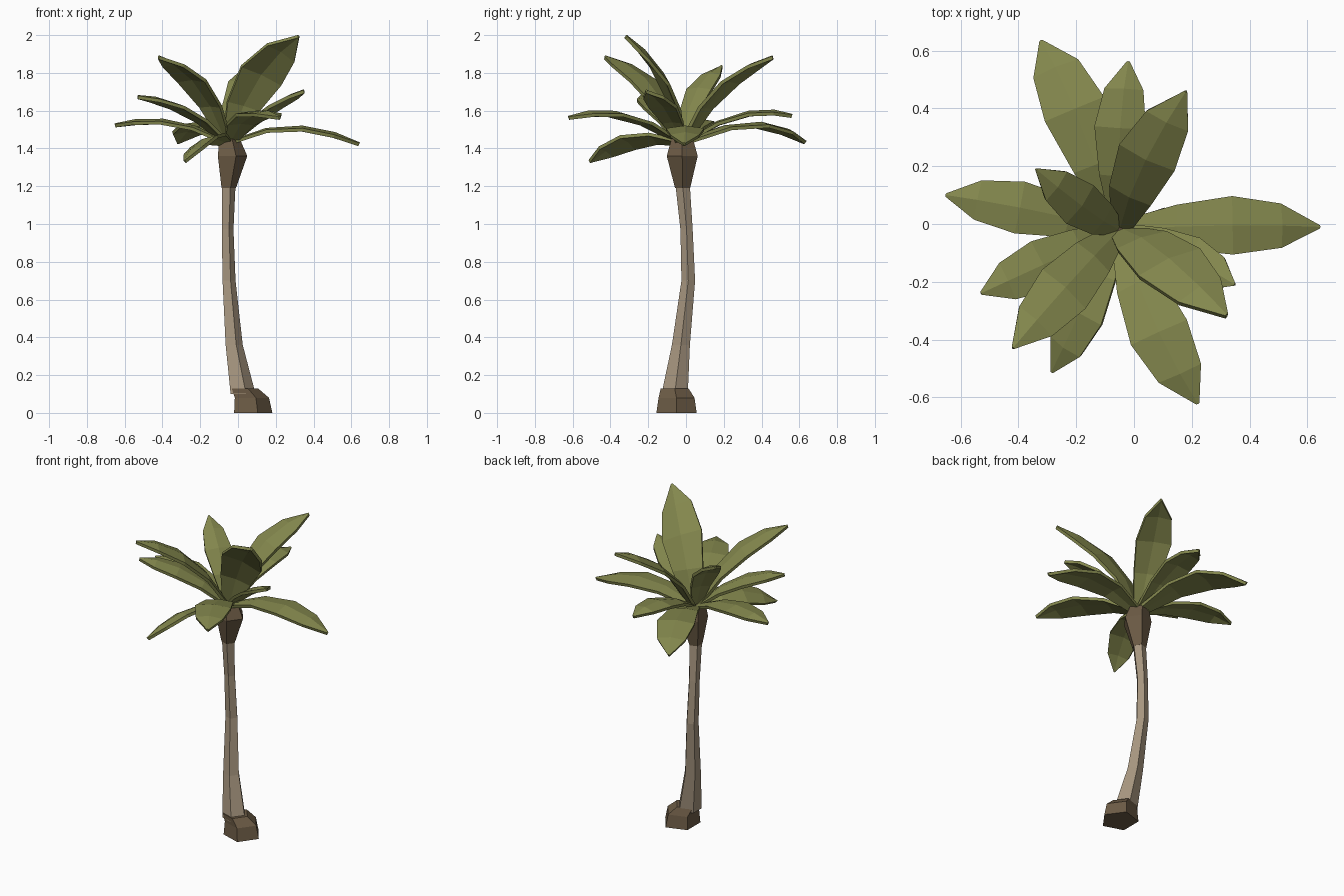
import bpy
from math import cos, sin, tau, radians
from mathutils import Vector

if "Cube" in bpy.data.objects:
    bpy.data.objects.remove(bpy.data.objects["Cube"])


def material(name, rgb):
    m = bpy.data.materials.new(name)
    m.diffuse_color = (*rgb, 1)
    m.use_nodes = True
    m.node_tree.nodes["Principled BSDF"].inputs["Base Color"].default_value = m.diffuse_color
    return m


bark = material("bark", (0.38, 0.30, 0.21))
brown = material("dark_bark", (0.15, 0.105, 0.06))
green = material("leaf", (0.23, 0.245, 0.075))


def make_object(name, verts, faces, mat):
    me = bpy.data.meshes.new(name)
    me.from_pydata(verts, [], faces)
    me.materials.append(mat)
    ob = bpy.data.objects.new(name, me)
    bpy.context.collection.objects.link(ob)
    return ob


def loft(name, rings, mat, n=5):
    """Closed five-sided column through rings of (x, y, z, radius)."""
    verts = [(x + r * cos(tau * k / n), y + r * sin(tau * k / n), z)
             for x, y, z, r in rings for k in range(n)]
    faces = [(i * n + k, i * n + (k + 1) % n, (i + 1) * n + (k + 1) % n, (i + 1) * n + k)
             for i in range(len(rings) - 1) for k in range(n)]
    faces += [tuple(range(n))[::-1], tuple(range(len(verts) - n, len(verts)))]
    return make_object(name, verts, faces, mat)


# Root block, curved trunk and crown bulb
loft("root_block", [(.07, -.05, 0, .112), (.064, -.05, .08, .1), (.03, -.06, .128, .078)], brown)
loft("trunk", [(.02, -.06, .1, .073), (-.025, -.027, .36, .05), (-.051, .012, .70, .038),
               (-.058, .003, .97, .034), (-.053, -.018, 1.21, .04)], bark)
loft("crown", [(-.053, -.018, 1.19, .042), (-.037, -.02, 1.36, .086), (-.05, -.02, 1.45, .06)], brown)

# Outline of a frond: (position along rib, share of half width, fold)
OUTLINE = [(0, .32, .05), (.28, .75, .06), (.56, 1, .1), (.81, .75, .14), (1, .04, 0)]


def frond(name, mid, tip, half, roll=0):
    """Leaf whose rib is a parabola through base, mid and tip, rolled about the rib."""
    mid, tip = Vector(mid), Vector(tip)
    base = Vector((-.05, -.02, 1.43))
    out = Vector((tip.x - base.x, tip.y - base.y, 0)).normalized()
    base += out * .01
    level = out.cross(Vector((0, 0, 1)))
    c, k = cos(radians(roll)), sin(radians(roll))
    verts = []
    for t, w, fold in OUTLINE:
        p = base * (2 * t - 1) * (t - 1) + mid * 4 * t * (1 - t) + tip * t * (2 * t - 1)
        tangent = base * (4 * t - 3) + mid * (4 - 8 * t) + tip * (4 * t - 1)
        n = level.cross(tangent).normalized()
        side, up = level * c + n * k, n * c - level * k
        s, drop = side * half * w, up * half * w * fold
        verts += [p - s - drop, p + up * .004, p + s - drop]
    faces = [(a + j, a + j + 1, a + j + 4, a + j + 3)[::-1]
             for a in range(0, 3 * len(OUTLINE) - 3, 3) for j in (0, 1)]
    ob = make_object(name, verts, faces, green)
    # Thin closed blade
    mod = ob.modifiers.new("thickness", "SOLIDIFY")
    mod.thickness = .018
    mod.offset = 0


# Fronds around the crown: rib middle, tip, half width, roll in degrees
FRONDS = [
    ((-.19, .36, 1.53), (-.32, .63, 1.43), .110),
    ((-.05, .30, 1.58), (-.02, .56, 1.57), .088),
    ((.03, .20, 1.73), (.18, .46, 1.88), .105),
    ((.10, -.11, 1.76), (.32, -.32, 1.99), .125, 35),
    ((-.22, -.20, 1.74), (-.42, -.43, 1.88), .100),
    ((-.17, .055, 1.69), (-.34, .19, 1.83), .080),
    ((-.36, .05, 1.54), (-.65, .10, 1.52), .090),
    ((-.29, -.13, 1.61), (-.53, -.24, 1.67), .090),
    ((-.17, -.28, 1.445), (-.28, -.51, 1.33), .085, -22),
    ((.07, -.34, 1.58), (.22, -.62, 1.56), .105),
    ((.17, -.11, 1.61), (.35, -.21, 1.70), .080),
    ((.30, -.005, 1.51), (.64, -.01, 1.42), .100),
]
for i, f in enumerate(FRONDS):
    frond(f"frond_{i + 1}", *f)
